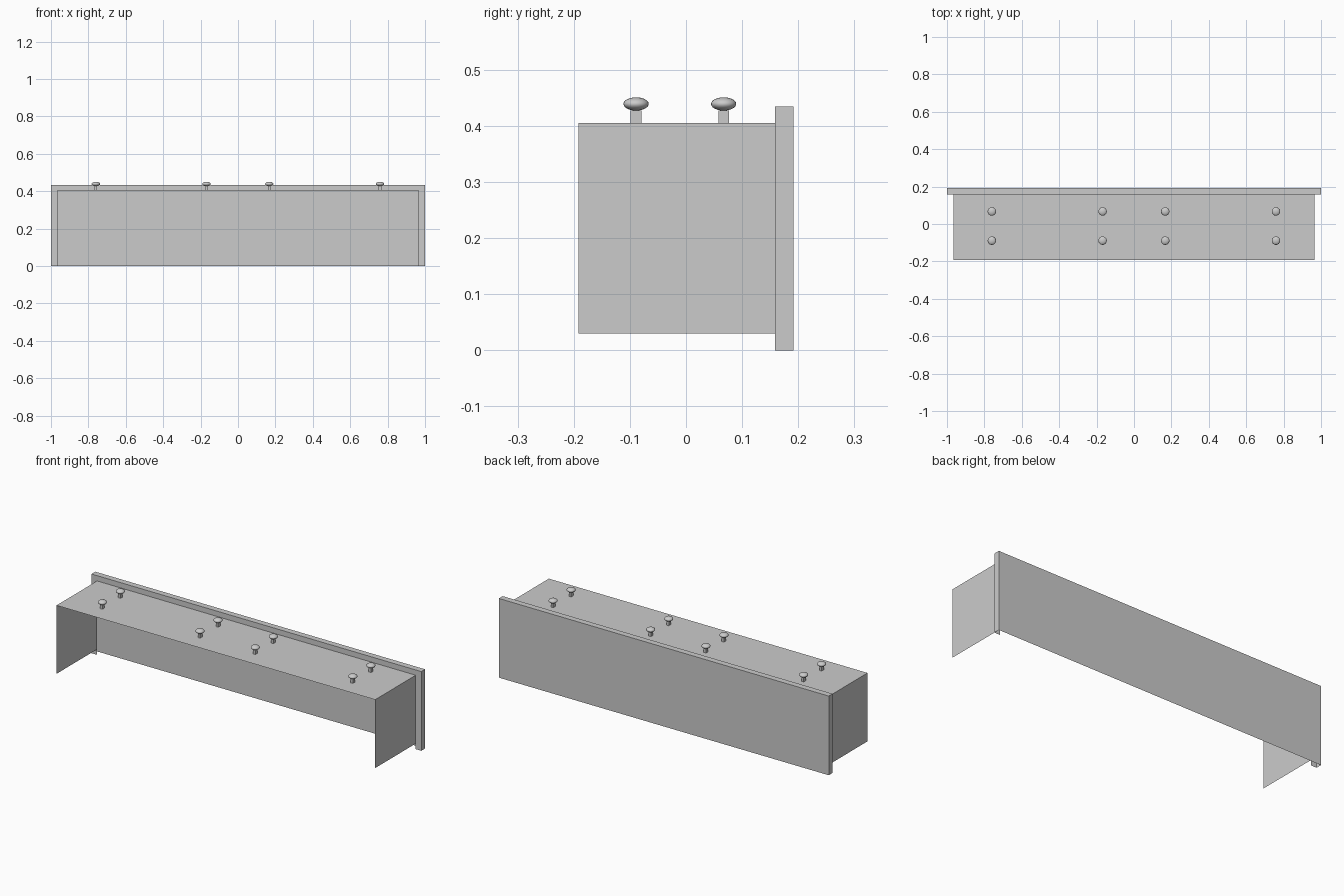
import bpy, bmesh, math

if "Cube" in bpy.data.objects:
    bpy.data.objects.remove(bpy.data.objects["Cube"])


def finish(name, bm, smooth=False):
    bmesh.ops.recalc_face_normals(bm, faces=bm.faces)
    me = bpy.data.meshes.new(name)
    bm.to_mesh(me)
    bm.free()
    for p in me.polygons:
        p.use_smooth = smooth
    ob = bpy.data.objects.new(name, me)
    bpy.context.collection.objects.link(ob)
    return ob


W, Y0, Y1, YB = 0.966, -0.192, 0.159, 0.192
Z0, Z1, ZT = 0.030, 0.405, 0.434

# Back board: hollow, open below; its front is only a rim around the shell
bm = bmesh.new()
outer = [(-1, 0), (-1, ZT), (1, ZT), (1, 0)]
inner = [(-W, 0), (-W, Z1), (W, Z1), (W, 0)]
out_f = [bm.verts.new((x, Y1, z)) for x, z in outer]
in_f = [bm.verts.new((x, Y1, z)) for x, z in inner]
out_b = [bm.verts.new((x, YB, z)) for x, z in outer]
bm.faces.new(out_b)
for i in range(3):
    bm.faces.new((out_f[i], out_f[i + 1], out_b[i + 1], out_b[i]))
    bm.faces.new((out_f[i], in_f[i], in_f[i + 1], out_f[i + 1]))
finish("back_board", bm)

# Shelf and side panels: thin sheet folded over, open in front and below
bm = bmesh.new()
profile = [(-W, Z0), (-W, Z1), (W, Z1), (W, Z0)]
front = [bm.verts.new((x, Y0, z)) for x, z in profile]
back = [bm.verts.new((x, Y1, z)) for x, z in profile]
for i in range(3):
    bm.faces.new((front[i], front[i + 1], back[i + 1], back[i]))
finish("shelf_shell", bm)


# Knob: flattened round cap above a small square stem
def knob(name, x, y):
    bm = bmesh.new()
    bmesh.ops.create_uvsphere(bm, u_segments=24, v_segments=12, radius=1)
    bmesh.ops.scale(bm, vec=(0.0225, 0.0225, 0.0118), verts=bm.verts)
    cap = finish(name + "_cap", bm, True)
    cap.location = (x, y, 0.439)

    bm = bmesh.new()
    bmesh.ops.create_cube(bm, size=1)
    bmesh.ops.scale(bm, vec=(0.014, 0.019, 0.022), verts=bm.verts)
    stem = finish(name + "_stem", bm)
    stem.location = (x, y, Z1 + 0.011)


# Two rows of four knobs
for row, y in (("front", -0.089), ("rear", 0.067)):
    for i, x in enumerate((-0.76, -0.168, 0.167, 0.759)):
        knob(f"{row}_knob_{i + 1}", x, y)
